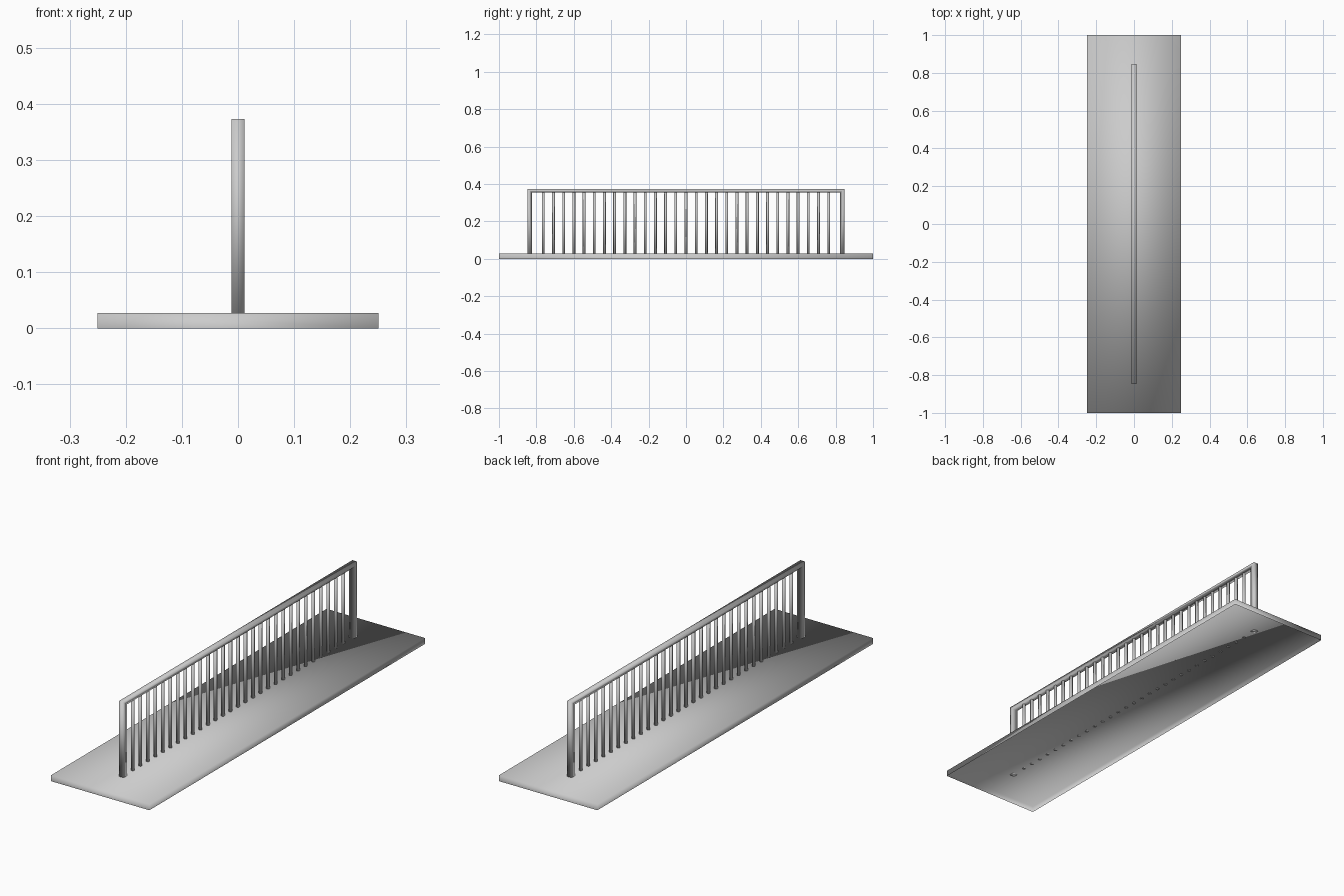
import bpy, bmesh
from mathutils import Matrix

if "Cube" in bpy.data.objects:
    bpy.data.objects.remove(bpy.data.objects["Cube"])

def finish(bm, name):
    """Turn a bmesh into a smooth-shaded object."""
    for f in bm.faces:
        f.smooth = True
    me = bpy.data.meshes.new(name)
    bm.to_mesh(me)
    bm.free()
    ob = bpy.data.objects.new(name, me)
    bpy.context.collection.objects.link(ob)
    return ob

DECK = 0.027                      # height of the base
FOOT = DECK - 0.001               # posts just pierce the deck
OUT, INN, TOP, UNDER = 0.847, 0.824, 0.373, 0.355

# Base: thin tray, open underneath
bm = bmesh.new()
bmesh.ops.create_cube(bm, size=1, matrix=Matrix.Translation((0, 0, DECK / 2))
                      @ Matrix.Diagonal((0.5, 2, DECK, 1)))
bmesh.ops.delete(bm, geom=[f for f in bm.faces if f.normal.z < -0.5], context='FACES_ONLY')
finish(bm, "base_deck")

# Inverted-U frame: end posts and handrail in one piece
profile = [(-OUT, FOOT), (-OUT, TOP), (OUT, TOP), (OUT, FOOT),
           (INN, FOOT), (INN, UNDER), (-INN, UNDER), (-INN, FOOT)]
bm = bmesh.new()
face = bm.faces.new([bm.verts.new((-0.012, y, z)) for y, z in profile])
new = bmesh.ops.extrude_face_region(bm, geom=[face], use_keep_orig=True)["geom"]
bmesh.ops.translate(bm, vec=(0.024, 0, 0),
                    verts=[v for v in new if isinstance(v, bmesh.types.BMVert)])
bmesh.ops.recalc_face_normals(bm, faces=bm.faces)
finish(bm, "rail_frame")

# Row of evenly spaced balusters sharing one mesh
COUNT, REACH = 29, 0.763
bm = bmesh.new()
bmesh.ops.create_cone(bm, cap_ends=True, segments=8, radius1=0.0076,
                      radius2=0.0076, depth=UNDER - FOOT)
first = finish(bm, "baluster")
for i in range(COUNT):
    ob = first if i == 0 else first.copy()
    if i:
        bpy.context.collection.objects.link(ob)
    ob.location = (0, -REACH + 2 * REACH * i / (COUNT - 1), (UNDER + FOOT) / 2)
